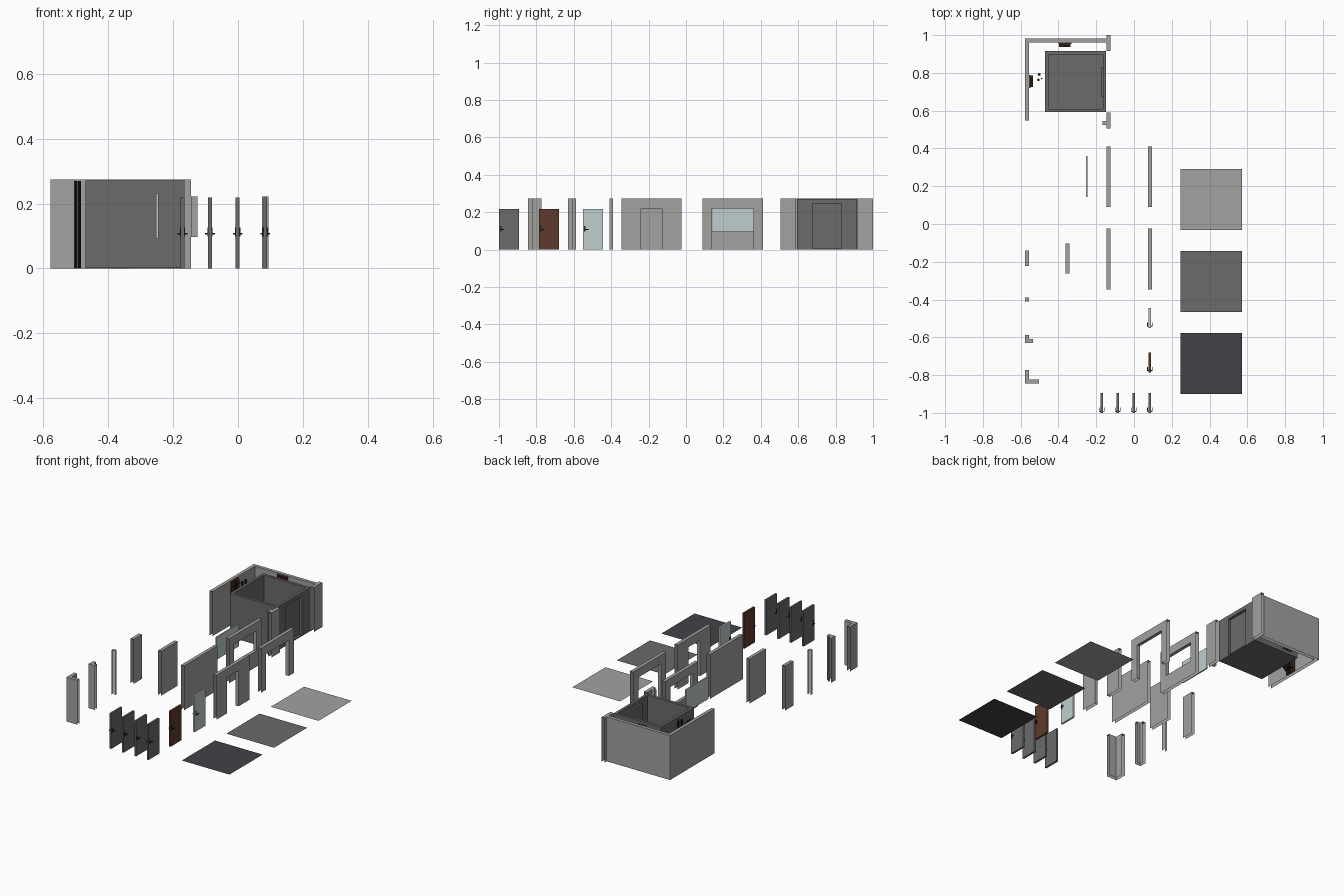
import bpy, bmesh, math

if "Cube" in bpy.data.objects:
    bpy.data.objects.remove(bpy.data.objects["Cube"])

H = 0.274   # wall height
T = 0.021   # wall thickness


def mat(name, rgb):
    m = bpy.data.materials.new(name)
    m.diffuse_color = (*rgb, 1)
    m.use_nodes = True
    m.node_tree.nodes["Principled BSDF"].inputs["Base Color"].default_value = m.diffuse_color
    return m


LIGHT = mat("light_grey", (0.36, 0.36, 0.35))
MID = mat("mid_grey", (0.145, 0.145, 0.145))
DARK = mat("dark_floor_grey", (0.056, 0.053, 0.063))
BROWN = mat("brown", (0.11, 0.042, 0.024))
GLASS = mat("pale_glass", (0.53, 0.62, 0.62))
BLACK = mat("black", (0.015, 0.015, 0.017))


def finish(name, bm, material):
    me = bpy.data.meshes.new(name)
    bm.to_mesh(me)
    bm.free()
    me.materials.append(material)
    ob = bpy.data.objects.new(name, me)
    bpy.context.collection.objects.link(ob)
    return ob


def prism(name, pts, z0, z1, material, skip=(), bottom=True):
    """Upright prism from a counter-clockwise outline; skip = open side indices."""
    bm = bmesh.new()
    lo = [bm.verts.new((x, y, z0)) for x, y in pts]
    hi = [bm.verts.new((x, y, z1)) for x, y in pts]
    n = len(pts)
    for i in range(n):
        if i not in skip:
            j = (i + 1) % n
            bm.faces.new((lo[i], lo[j], hi[j], hi[i]))
    bm.faces.new(hi)
    if bottom:
        bm.faces.new(lo[::-1])
    return finish(name, bm, material)


def box(name, x0, x1, y0, y1, z0, z1, material, skip=(), bottom=True):
    # sides: 0 = -y, 1 = +x, 2 = +y, 3 = -x
    return prism(name, [(x0, y0), (x1, y0), (x1, y1), (x0, y1)], z0, z1,
                 material, skip, bottom)


def wall_y(name, xc, y0, y1):
    """Modular wall along y, with open ends and underside."""
    box(name, xc - T / 2, xc + T / 2, y0, y1, 0, H, LIGHT, (0, 2), False)


def frame_wall(name, x0, x1, outer, inner, closed, material, ends=False):
    """Wall in the yz plane with an opening; rings start at low y, low z."""
    bm = bmesh.new()
    ring = lambda x, pts: [bm.verts.new((x, y, z)) for y, z in pts]
    ob, ib, of, jf = ring(x0, outer), ring(x0, inner), ring(x1, outer), ring(x1, inner)
    for i in range(4 if closed else 3):
        j = (i + 1) % 4
        bm.faces.new((of[i], jf[i], jf[j], of[j]))
        bm.faces.new((ob[i], ob[j], ib[j], ib[i]))
        bm.faces.new((ib[i], ib[j], jf[j], jf[i]))
        if i == 1 or (ends and i in (0, 2)):
            bm.faces.new((ob[i], of[i], of[j], ob[j]))
    bmesh.ops.recalc_face_normals(bm, faces=bm.faces)
    return finish(name, bm, material)


def rect(y0, y1, z0, z1):
    return [(y0, z0), (y0, z1), (y1, z1), (y1, z0)]


def corner(name, x, y, lx, ly):
    """L-shaped corner wall with open arm ends."""
    prism(name, [(x, y), (x + lx, y), (x + lx, y + T), (x + T, y + T),
                 (x + T, y + ly), (x, y + ly)], 0, H, LIGHT, (1, 4), False)


def tube(name, x, y, r, z0, z1, material):
    pts = [(x + r * math.cos(a * math.pi / 4), y + r * math.sin(a * math.pi / 4))
           for a in range(8)]
    return prism(name, pts, z0, z1, material)


# full-size wall panels
X1, X2 = 0.084, -0.135
A, B = (0.089, 0.411), (-0.346, -0.024)
frame_wall("wide_opening_wall", X1 - T / 2, X1 + T / 2, rect(*A, 0, H),
           rect(0.14, 0.36, 0, 0.221), False, LIGHT)
frame_wall("window_wall", X2 - T / 2, X2 + T / 2, rect(*A, 0, H),
           rect(0.14, 0.36, 0.097, 0.221), True, LIGHT)
frame_wall("doorway_wall", X1 - T / 2, X1 + T / 2, rect(*B, 0, H),
           rect(-0.241, -0.129, 0, 0.221), False, LIGHT)
wall_y("plain_wall", X2, *B)
box("window_pane", -0.253, -0.245, 0.142, 0.36, 0.093, 0.231, GLASS)

# part-length walls, post and corners
wall_y("half_wall", -0.351, -0.263, -0.102)
wall_y("quarter_wall", -0.567, -0.222, -0.141)
wall_y("wall_post", -0.567, -0.41, -0.39)
corner("small_corner", -0.578, -0.63, 0.043, 0.043)
corner("large_corner", -0.578, -0.845, 0.075, 0.073)

# floor tiles (flat sheets)
for name, y, m in (("light_floor", -0.032, LIGHT), ("mid_floor", -0.466, MID),
                   ("dark_floor", -0.9, DARK)):
    bm = bmesh.new()
    bm.faces.new([bm.verts.new((px, py, 0.001)) for px, py in
                  ((0.247, y), (0.572, y), (0.572, y + 0.323), (0.247, y + 0.323))])
    finish(name, bm, m)


# doors with lever handles on both sides
def door(name, x, y, material):
    box(name, x - 0.006, x + 0.006, y, y + 0.106, 0, 0.218, material)
    for s in (-1, 1):
        def part(label, d0, d1, y0, y1, z0, z1):
            a, b = sorted((x + s * d0, x + s * d1))
            box(name + label, a, b, y0, y1, z0, z1, BLACK)
        part("_handle_plate", 0.006, 0.008, y + 0.005, y + 0.013, 0.098, 0.126)
        part("_handle_stem", 0.008, 0.013, y + 0.007, y + 0.011, 0.104, 0.109)
        part("_handle_lever", 0.011, 0.015, y + 0.007, y + 0.028, 0.104, 0.109)


for i, x in enumerate((-0.171, -0.086, -0.001, 0.084)):
    door("grey_door_%d" % (i + 1), x, -1.0, MID)
door("brown_door", 0.084, -0.785, BROWN)
door("glass_door", 0.084, -0.55, GLASS)

# lift shaft walls
x0, y1 = -0.578, 0.981
prism("shaft_walls", [(x0, 0.547), (x0 + T, 0.547), (x0 + T, y1 - T), (-0.145, y1 - T),
                      (-0.145, y1), (x0, y1)], 0, H, LIGHT, (0, 3), False)
wall_y("shaft_front_wall_back", X2, 0.916, 1.0)
wall_y("shaft_front_wall_front", X2, 0.505, 0.589)
box("shaft_stub", -0.166, -0.145, 0.524, 0.545, 0, H, LIGHT, (), False)

# lift car: floor, three walls and door side
cx0, cx1, cy0, cy1, w = -0.47, -0.147, 0.593, 0.915, 0.017
box("car_floor", cx0, cx1, cy0, cy1, 0.001, 0.008, MID)
prism("car_walls", [(cx0, cy0), (cx1 - w, cy0), (cx1 - w, cy0 + w), (cx0 + w, cy0 + w),
                    (cx0 + w, cy1 - w), (cx1 - w, cy1 - w), (cx1 - w, cy1), (cx0, cy1)],
      0.008, 0.271, MID)
frame_wall("car_door_wall", cx1 - w, cx1, rect(cy0, cy1, 0.008, 0.271),
           rect(0.675, 0.832, 0.008, 0.247), False, MID, True)
box("car_door", -0.176, -0.164, 0.675, 0.832, 0.008, 0.247, MID)

# guide rails on the shaft walls: backing plate with pipes and brackets
box("left_rail_plate", -0.557, -0.549, 0.72, 0.79, 0, 0.27, BROWN)
box("back_rail_plate", -0.4, -0.332, 0.952, 0.96, 0, 0.27, BROWN)
for k in range(3):
    d = 0.013 + 0.021 * k
    m = BLACK if k == 1 else BROWN
    tube("left_rail_%d" % k, -0.541, 0.72 + d, 0.006, 0, 0.27, m)
    tube("back_rail_%d" % k, -0.398 + d, 0.944, 0.006, 0, 0.27, m)
for k in range(5):
    z = 0.02 + 0.055 * k
    box("left_bracket_%d" % k, -0.549, -0.534, 0.724, 0.786, z, z + 0.006, BLACK)
    box("back_bracket_%d" % k, -0.396, -0.336, 0.937, 0.952, z, z + 0.006, BLACK)

# hoist cables
for k, (x, y, r) in enumerate(((-0.502, 0.792, 0.008), (-0.506, 0.763, 0.007),
                               (-0.488, 0.77, 0.004))):
    tube("cable_%d" % k, x, y, r, 0, 0.27, BLACK)
